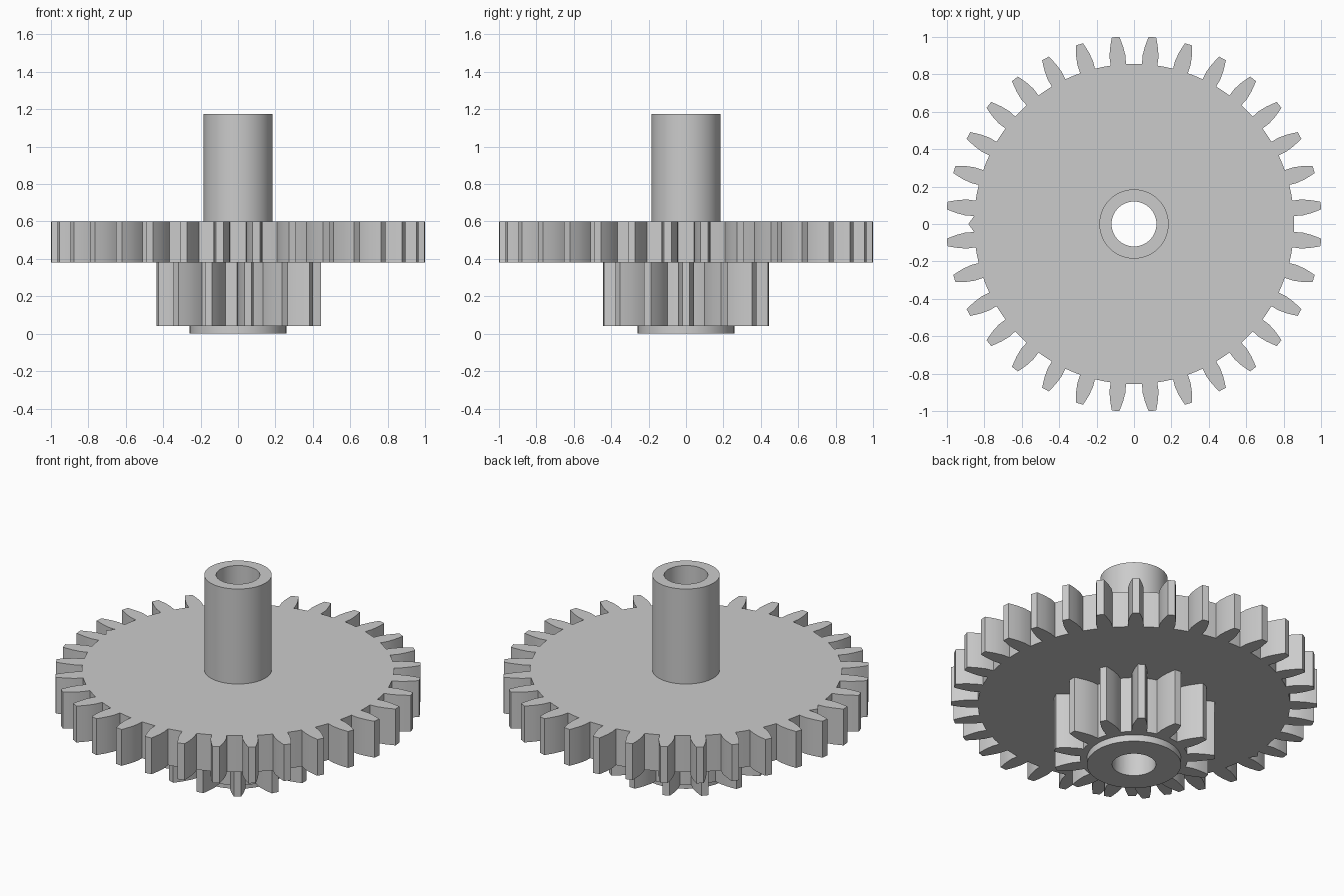
import bpy, bmesh
from math import sin, cos, pi, radians

cube = bpy.data.objects.get("Cube")
if cube:
    bpy.data.objects.remove(cube, do_unlink=True)

GREY = (0.6, 0.6, 0.6, 1)
grey = bpy.data.materials.new("plain_grey")
grey.use_nodes = True
grey.diffuse_color = GREY
grey.node_tree.nodes["Principled BSDF"].inputs["Base Color"].default_value = GREY

BORE = 0.12
# Half of one tooth: height above the root, half width
TOOTH = [(0, 0.041), (0.045, 0.043), (0.09, 0.036), (0.125, 0.027), (0.148, 0.02)]


def ring_solid(name, outline, z0, z1):
    """Extrude a polar outline of (angle, radius) between z0 and z1, with the bore through it."""
    bm = bmesh.new()

    def loop(z, bore):
        return [bm.verts.new(((BORE if bore else r) * cos(a), (BORE if bore else r) * sin(a), z))
                for a, r in outline]

    rings = [loop(z0, False), loop(z1, False), loop(z1, True), loop(z0, True)]
    n = len(outline)
    for k in range(4):
        lower, upper = rings[k], rings[(k + 1) % 4]
        for i in range(n):
            j = (i + 1) % n
            bm.faces.new((lower[i], lower[j], upper[j], upper[i]))
    bmesh.ops.recalc_face_normals(bm, faces=bm.faces)
    mesh = bpy.data.meshes.new(name)
    bm.to_mesh(mesh)
    bm.free()
    mesh.materials.append(grey)
    obj = bpy.data.objects.new(name, mesh)
    bpy.context.collection.objects.link(obj)
    bpy.ops.object.select_all(action='DESELECT')
    obj.select_set(True)
    bpy.context.view_layer.objects.active = obj
    bpy.ops.object.shade_smooth_by_angle(angle=radians(30))
    return obj


def gear_outline(teeth, root, phase):
    """Tapered teeth around a root circle; phase is the angle of the first tooth."""
    pitch = 2 * pi / teeth
    points = []
    for t in range(teeth):
        mid = phase + t * pitch
        points += [(mid - w / (root + h), root + h) for h, w in TOOTH]
        points += [(mid + w / (root + h), root + h) for h, w in reversed(TOOTH)]
        points.append((mid + pitch / 2, root))
    return points


def circle(radius, sides=96):
    return [(2 * pi * i / sides, radius) for i in range(sides)]


# Large gear, with the small ridge in the valley on its right
large = gear_outline(32, 0.856, pi / 32)
large = [(a, 0.885) if abs(a - pi) < 0.001 else (a, r) for a, r in large]
ring_solid("large_gear", large, 0.38, 0.6)

# Pinion, bottom collar and hollow shaft
ring_solid("small_gear", gear_outline(13, 0.296, 0), 0.04, 0.38)
ring_solid("bottom_collar", circle(0.258), 0, 0.04)
ring_solid("hollow_shaft", circle(0.185), 0.6, 1.175)
